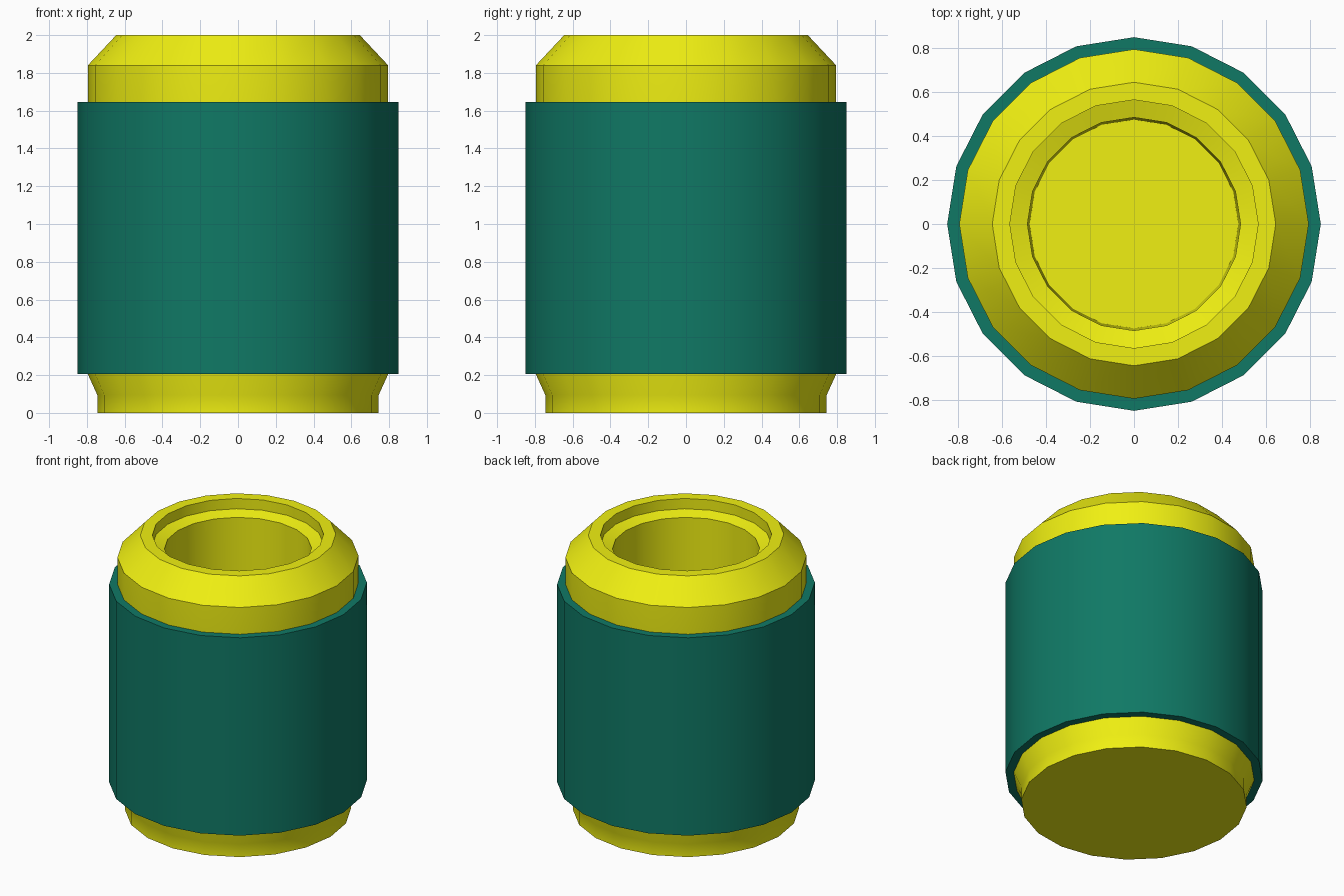
import bpy, bmesh, math

if "Cube" in bpy.data.objects:
    bpy.data.objects.remove(bpy.data.objects["Cube"])

SIDES = 20


def material(name, color):
    m = bpy.data.materials.new(name)
    m.diffuse_color = color
    m.use_nodes = True
    m.node_tree.nodes["Principled BSDF"].inputs["Base Color"].default_value = m.diffuse_color
    return m


def lathe(name, profile, mat, closed=False):
    """Revolve an (r, z) profile about z; open profiles get end caps."""
    bm = bmesh.new()
    rings = []
    for r, z in profile:
        rings.append([bm.verts.new((r * math.cos(2 * math.pi * i / SIDES),
                                    r * math.sin(2 * math.pi * i / SIDES), z))
                      for i in range(SIDES)])
    pairs = list(zip(rings, rings[1:]))
    if closed:
        pairs.append((rings[-1], rings[0]))
    else:
        bm.faces.new(rings[0])
        bm.faces.new(rings[-1])
    for a, b in pairs:
        for i in range(SIDES):
            j = (i + 1) % SIDES
            bm.faces.new((a[i], a[j], b[j], b[i]))
    bmesh.ops.recalc_face_normals(bm, faces=bm.faces)
    mesh = bpy.data.meshes.new(name)
    bm.to_mesh(mesh)
    bm.free()
    mesh.materials.append(mat)
    obj = bpy.data.objects.new(name, mesh)
    bpy.context.collection.objects.link(obj)
    bpy.ops.object.select_all(action='DESELECT')
    obj.select_set(True)
    bpy.context.view_layer.objects.active = obj
    bpy.ops.object.shade_smooth_by_angle(angle=math.radians(30))
    return obj


yellow = material("yellow", (0.87, 0.87, 0.006, 1))
green = material("green", (0.005, 0.19, 0.13, 1))

# Hollow body: foot, shoulder, rim, stepped mouth, deep bore with floor
lathe("body", [(0.745, 0), (0.745, 0.095), (0.795, 0.205), (0.795, 1.84),
               (0.645, 2.0), (0.565, 2.0), (0.565, 1.925), (0.485, 1.9),
               (0.475, 0.15)], yellow)

# Sleeve wrapped around the middle
lathe("sleeve", [(0.85, 0.205), (0.85, 1.645), (0.785, 1.645), (0.785, 0.205)],
      green, closed=True)
